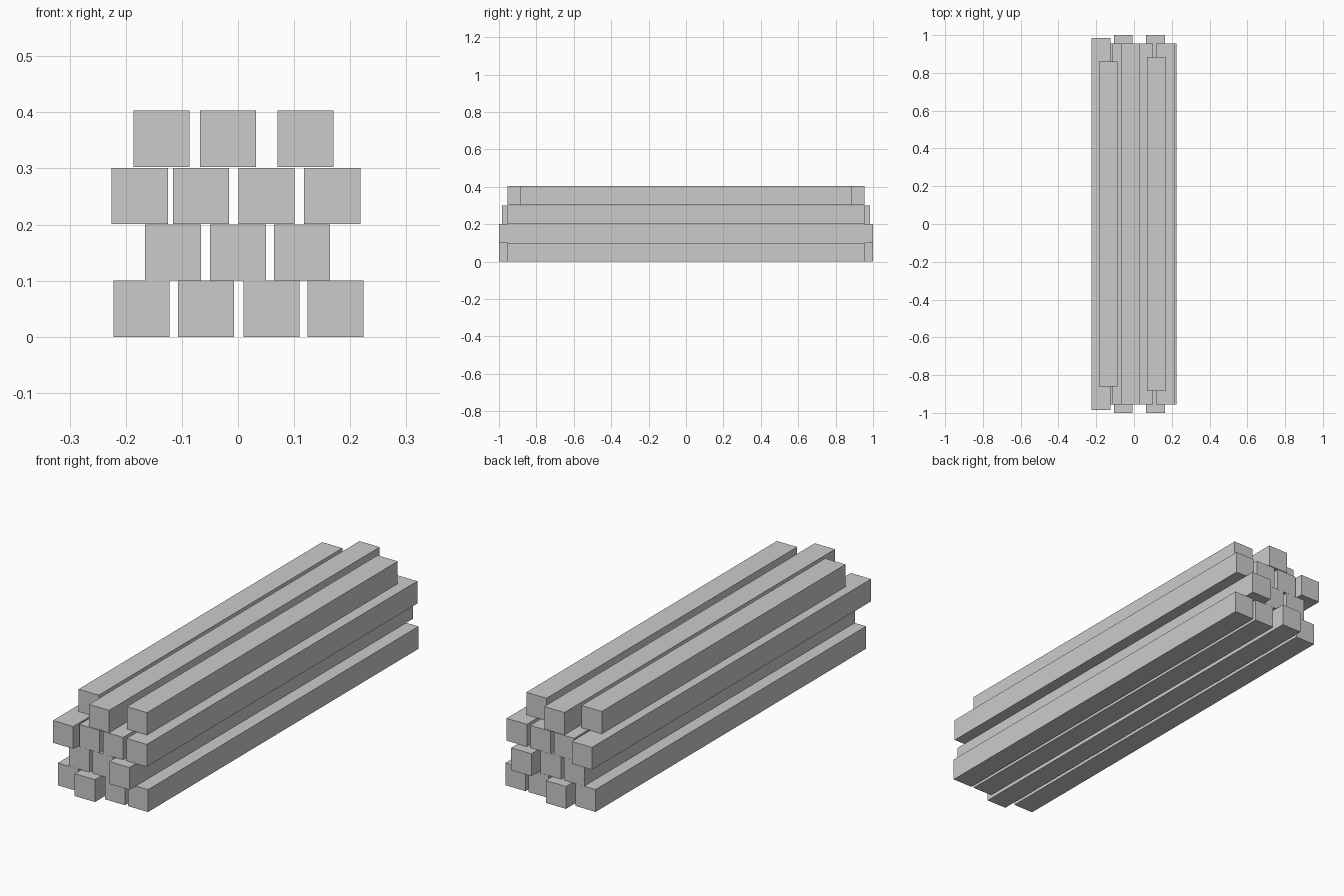
import bpy

if "Cube" in bpy.data.objects:
    bpy.data.objects.remove(bpy.data.objects["Cube"])

SIZE = 0.1  # square section of every beam


def beam(name, x, z, half_length):
    bpy.ops.mesh.primitive_cube_add(size=1, location=(x, 0, z + SIZE / 2))
    ob = bpy.context.object
    ob.name = name
    ob.scale = (SIZE, 2 * half_length, SIZE)
    bpy.ops.object.transform_apply(location=False, rotation=False, scale=True)


# each layer: base height, then (centre x, half length) of its beams
layers = [
    (0.0, [(-0.172, 0.955), (-0.057, 1.0), (0.060, 0.955), (0.174, 0.955)]),
    (0.1003, [(-0.116, 0.955), (0.0, 0.955), (0.114, 1.0)]),
    (0.2006, [(-0.175, 0.985), (-0.066, 0.955), (0.051, 0.955), (0.168, 0.955)]),
    (0.303, [(-0.136, 0.86), (-0.018, 0.955), (0.120, 0.885)]),
]

# stacked beams
for row, (z, beams) in enumerate(layers, 1):
    for col, (x, half) in enumerate(beams, 1):
        beam(f"beam_row{row}_{col}", x, z, half)
